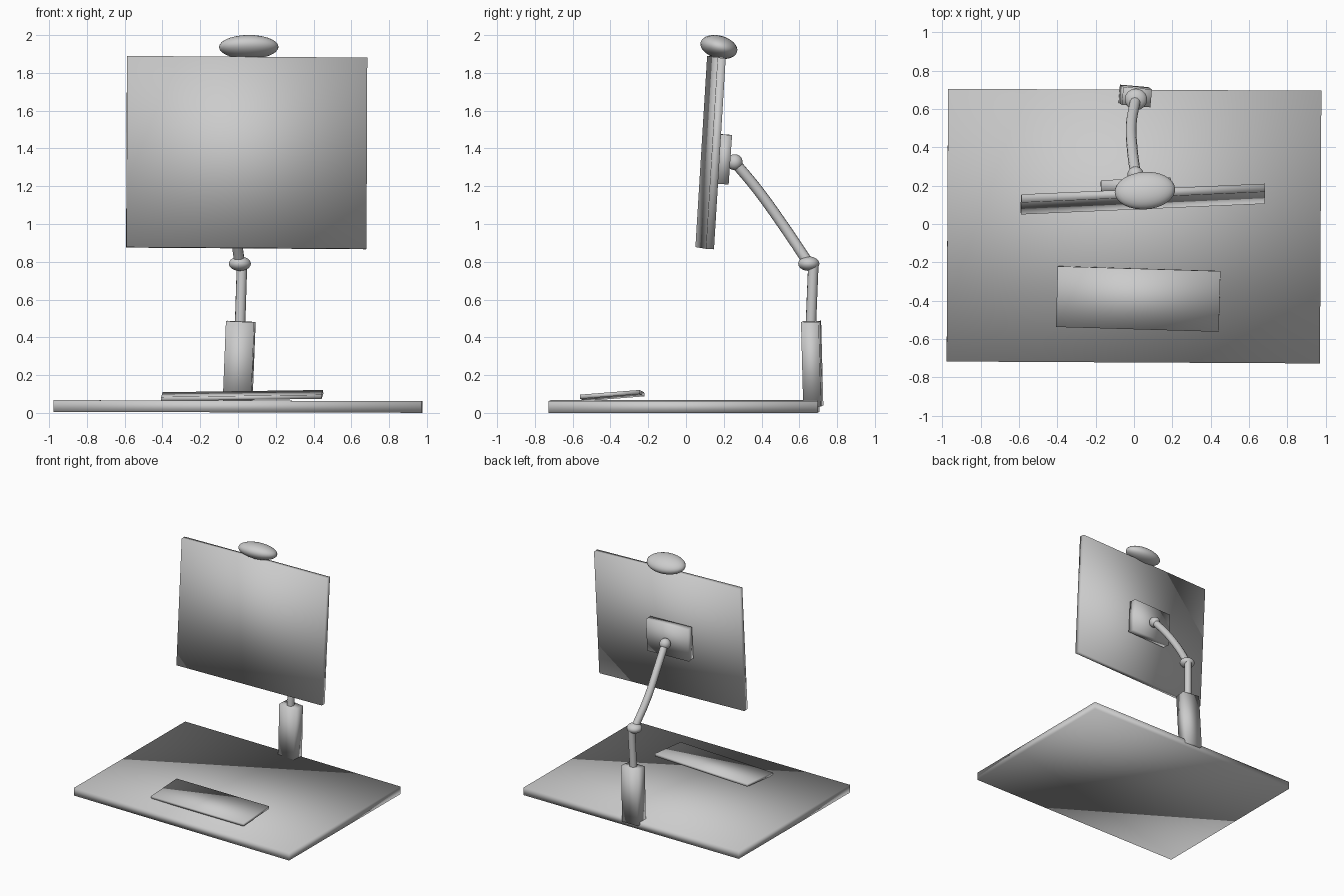
import bpy
from math import radians

if "Cube" in bpy.data.objects:
    bpy.data.objects.remove(bpy.data.objects["Cube"])


def finish(obj, name, size):
    """Name and size the part, and give it the soft shading used across the model."""
    obj.name = name
    obj.scale = size
    bpy.ops.object.transform_apply(location=False, rotation=False, scale=True)
    bpy.ops.object.shade_smooth()
    return obj


def box(name, loc, size, rot=(0, 0, 0)):
    bpy.ops.mesh.primitive_cube_add(size=1, location=loc, rotation=[radians(a) for a in rot])
    return finish(bpy.context.object, name, size)


def ellipsoid(name, loc, radii, rot=(0, 0, 0)):
    bpy.ops.mesh.primitive_uv_sphere_add(segments=32, ring_count=16, radius=1, location=loc,
                                         rotation=[radians(a) for a in rot])
    return finish(bpy.context.object, name, radii)


def tube(name, points, radius):
    """Round rod swept along a smooth path, turned into a mesh."""
    curve = bpy.data.curves.new(name, 'CURVE')
    curve.dimensions = '3D'
    curve.bevel_depth = radius
    curve.bevel_resolution = 4
    curve.use_fill_caps = True
    spline = curve.splines.new('BEZIER')
    spline.bezier_points.add(len(points) - 1)
    for bp, co in zip(spline.bezier_points, points):
        bp.co = co
        bp.handle_left_type = bp.handle_right_type = 'AUTO'
    obj = bpy.data.objects.new(name, curve)
    bpy.context.collection.objects.link(obj)
    bpy.ops.object.select_all(action='DESELECT')
    obj.select_set(True)
    bpy.context.view_layer.objects.active = obj
    bpy.ops.object.convert(target='MESH')
    bpy.ops.object.shade_smooth_by_angle(angle=radians(40))
    return bpy.context.object


# Desk and keyboard
box("desk_top", (0, -0.011, 0.034), (1.948, 1.423, 0.062), (0, 0.15, -0.3))
box("keyboard", (0.022, -0.391, 0.092), (0.85, 0.317, 0.022), (4.5, -0.8, -1.7))

# Screen with its mounting plate and camera
box("monitor", (0.046, 0.13, 1.378), (1.272, 0.043, 1.014), (-3.5, 0.4, 2.5))
box("mount_plate", (0.01, 0.197, 1.343), (0.365, 0.06, 0.262), (-4, 0.4, 2.5))
ellipsoid("webcam", (0.057, 0.174, 1.937), (0.158, 0.1, 0.06), (-15, 0, 4))

# Arm: base column, post, elbow, bowed upper arm, wrist joint
box("arm_base", (0.006, 0.668, 0.26), (0.15, 0.094, 0.448), (1.3, 2.4, -5))
tube("arm_post", [(0.01, 0.66, 0.44), (0.021, 0.674, 0.78)], 0.028)
ellipsoid("elbow_joint", (0.01, 0.65, 0.79), (0.058, 0.056, 0.038))
tube("upper_arm", [(0.008, 0.26, 1.325), (-0.008, 0.38, 1.18),
                   (-0.014, 0.52, 0.985), (0.008, 0.648, 0.795)], 0.028)
ellipsoid("wrist_joint", (0.008, 0.258, 1.327), (0.042, 0.042, 0.042))
